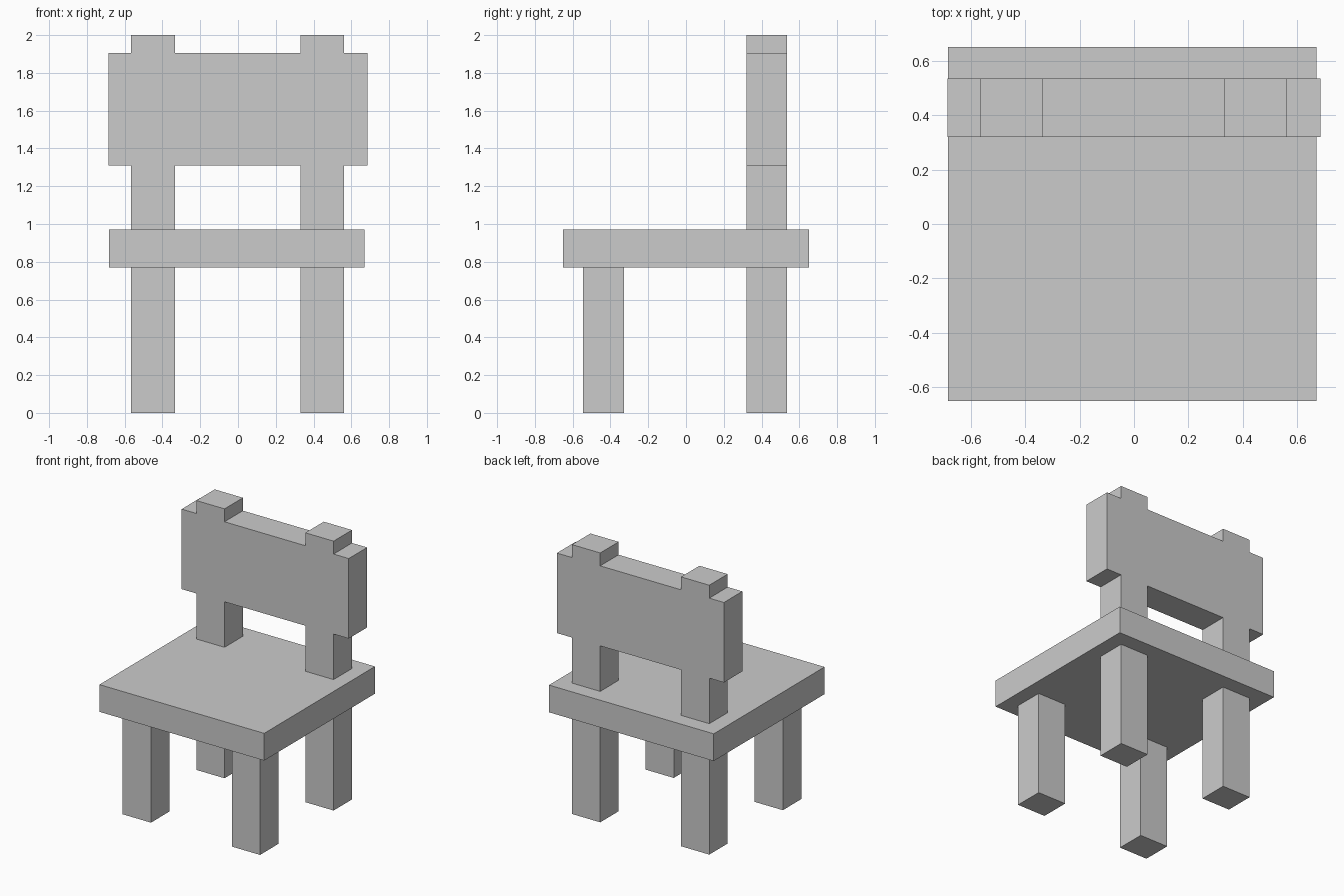
import bpy, bmesh

if "Cube" in bpy.data.objects:
    bpy.data.objects.remove(bpy.data.objects["Cube"])

SEAT_BOTTOM, SEAT_TOP = 0.77, 0.972
LEG_X = ((-0.566, -0.334), (0.33, 0.562))
BACK_Y = (0.319, 0.535)
FRONT_Y = (-0.544, -0.328)


def extrude_outline(name, outline, y0, y1):
    """Extrude an x-z outline from y0 to y1."""
    bm = bmesh.new()
    face = bm.faces.new([bm.verts.new((x, y0, z)) for x, z in outline])
    ret = bmesh.ops.extrude_face_region(bm, geom=[face], use_keep_orig=True)
    moved = [g for g in ret["geom"] if isinstance(g, bmesh.types.BMVert)]
    bmesh.ops.translate(bm, verts=moved, vec=(0, y1 - y0, 0))
    bmesh.ops.recalc_face_normals(bm, faces=bm.faces)
    mesh = bpy.data.meshes.new(name)
    bm.to_mesh(mesh)
    bm.free()
    obj = bpy.data.objects.new(name, mesh)
    bpy.context.collection.objects.link(obj)
    return obj


def box(name, x, y, z):
    outline = [(x[0], z[0]), (x[1], z[0]), (x[1], z[1]), (x[0], z[1])]
    return extrude_outline(name, outline, *y)


# Seat slab
box("seat", (-0.683, 0.67), (-0.65, 0.65), (SEAT_BOTTOM, SEAT_TOP))

# Four legs
for side, x in zip(("left", "right"), LEG_X):
    box(f"front_leg_{side}", x, FRONT_Y, (0, SEAT_BOTTOM))
    box(f"back_leg_{side}", x, BACK_Y, (0, SEAT_BOTTOM))

# Backrest: two posts flush with a wide panel, as one outline
(l0, l1), (r0, r1) = LEG_X
EDGE, LOW, HIGH, TOP = 0.686, 1.31, 1.904, 2.0
extrude_outline("backrest", [
    (l0, SEAT_TOP), (l1, SEAT_TOP), (l1, LOW), (r0, LOW),
    (r0, SEAT_TOP), (r1, SEAT_TOP), (r1, LOW), (EDGE, LOW),
    (EDGE, HIGH), (r1, HIGH), (r1, TOP), (r0, TOP),
    (r0, HIGH), (l1, HIGH), (l1, TOP), (l0, TOP),
    (l0, HIGH), (-EDGE, HIGH), (-EDGE, LOW), (l0, LOW),
], *BACK_Y)
